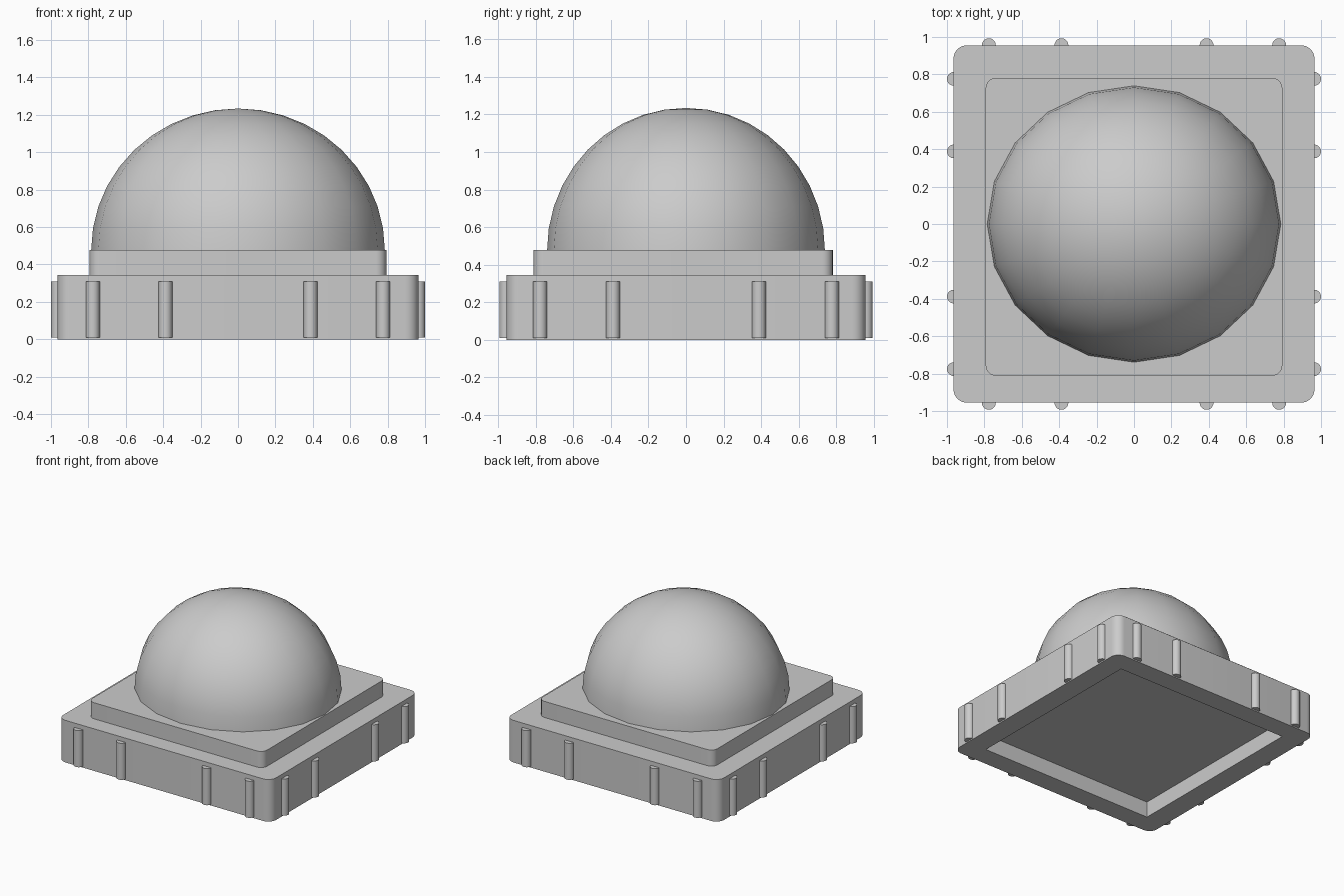
import bpy, bmesh, math

if "Cube" in bpy.data.objects:
    bpy.data.objects.remove(bpy.data.objects["Cube"])


def finish(name, bm, smooth=True):
    bmesh.ops.recalc_face_normals(bm, faces=bm.faces)
    mesh = bpy.data.meshes.new(name)
    bm.to_mesh(mesh)
    bm.free()
    obj = bpy.data.objects.new(name, mesh)
    bpy.context.collection.objects.link(obj)
    bpy.ops.object.select_all(action='DESELECT')
    obj.select_set(True)
    bpy.context.view_layer.objects.active = obj
    if smooth:
        bpy.ops.object.shade_smooth_by_angle(angle=math.radians(35))
    return obj


def slab(name, hx, hy, z0, z1, cy=0.0, r=0.0, recess=None, steps=6):
    """Upright slab with rounded corners and an optional (half size, depth) recess below."""
    bm = bmesh.new()
    outline = []
    for i, (sx, sy) in enumerate(((1, 1), (-1, 1), (-1, -1), (1, -1))):
        for k in range(steps + 1):
            a = math.radians(90 * (i + k / steps))
            outline.append(bm.verts.new((sx * (hx - r) + r * math.cos(a),
                                         cy + sy * (hy - r) + r * math.sin(a), z0)))
    bottom = bm.faces.new(outline)
    top = bmesh.ops.extrude_face_region(bm, geom=[bottom], use_keep_orig=True)
    for v in top['geom']:
        if isinstance(v, bmesh.types.BMVert):
            v.co.z = z1
    obj = finish(name, bm, recess is None)
    if recess:
        half, depth = recess
        cutter = slab(name + "_cutter", half, half, z0 - 0.2, z0 + depth, r=0.001, steps=1)
        mod = obj.modifiers.new("recess", 'BOOLEAN')
        mod.operation = 'DIFFERENCE'
        mod.solver = 'EXACT'
        mod.object = cutter
        bpy.context.view_layer.objects.active = obj
        bpy.ops.object.modifier_apply(modifier=mod.name)
        bpy.data.objects.remove(cutter)
        obj.select_set(True)
        bpy.ops.object.shade_smooth_by_angle(angle=math.radians(35))
    return obj


# Hollow-bottomed base and the plate on top of it
slab("base", 0.965, 0.955, 0.0, 0.345, r=0.07, recess=(0.79, 0.13))
slab("upper_plate", 0.793, 0.796, 0.345, 0.477, cy=-0.015, r=0.055)

# Faceted-outline dome, smooth shaded
bm = bmesh.new()
bmesh.ops.create_uvsphere(bm, u_segments=20, v_segments=20, radius=1.0)
bmesh.ops.bisect_plane(bm, geom=bm.verts[:] + bm.edges[:] + bm.faces[:], dist=1e-4,
                       plane_co=(0, 0, 0), plane_no=(0, 0, 1), clear_inner=True)
for v in bm.verts:
    v.co = (v.co.x * 0.785, v.co.y * 0.739, 0.476 + v.co.z * 0.758)
finish("dome", bm)


# Thin round ribs, four on each side of the base
def rib(name, x, y):
    bm = bmesh.new()
    bmesh.ops.create_cone(bm, cap_ends=True, segments=20, radius1=0.037,
                          radius2=0.037, depth=0.30)
    bmesh.ops.translate(bm, verts=bm.verts, vec=(x, y, 0.16))
    finish(name, bm)


for t in (-0.776, -0.388, 0.388, 0.776):
    for s in (-1, 1):
        rib("front_back_rib", t, s * 0.956)
        rib("side_rib", s * 0.963, t)
